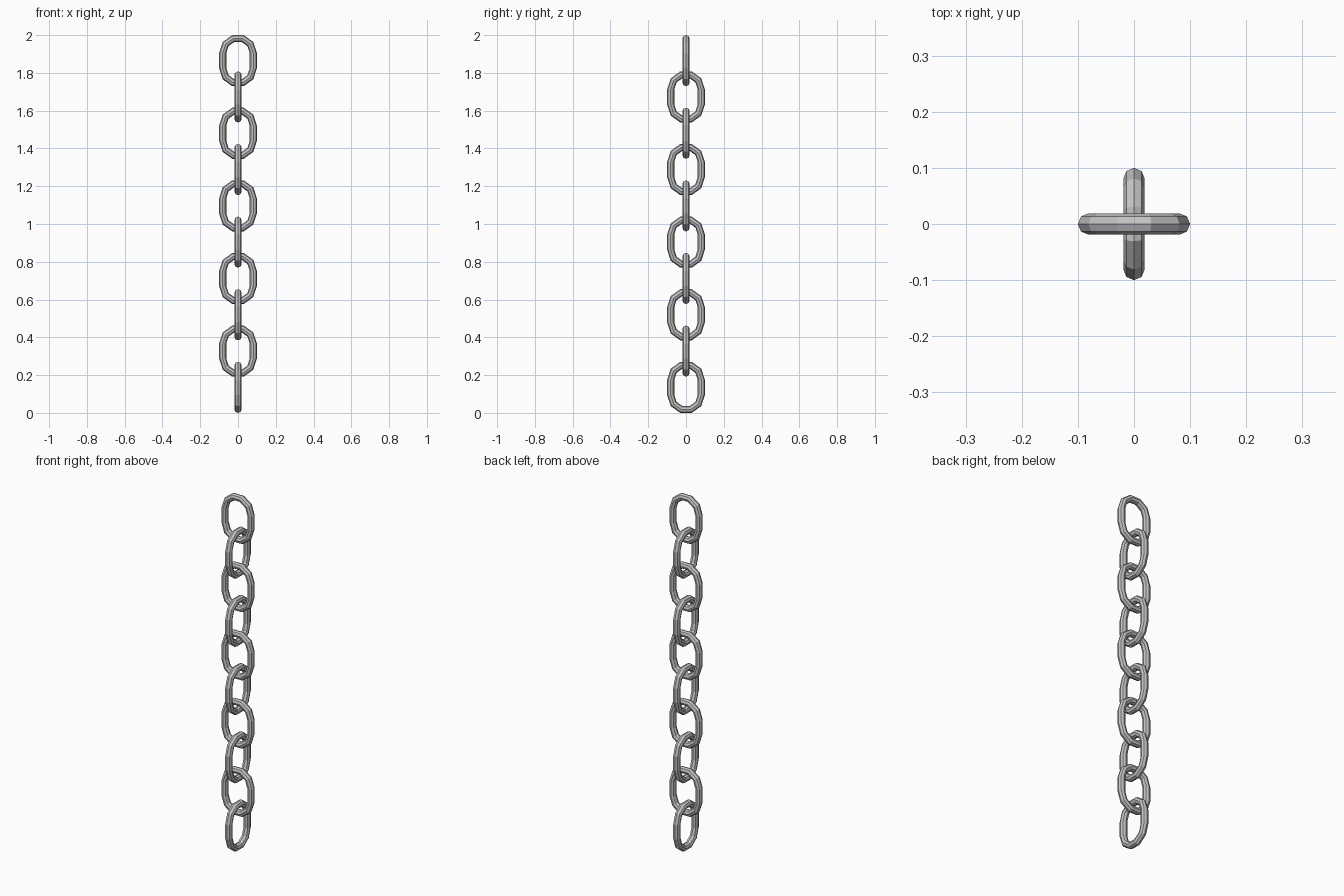
import bpy, bmesh, math
from mathutils import Vector

if "Cube" in bpy.data.objects:
    bpy.data.objects.remove(bpy.data.objects["Cube"])

LINKS = 10
SIDES = 8            # wire cross-section
ARC = 5              # segments per rounded end
WIRE = 0.019         # wire radius
RAD = 0.1 - WIRE     # centre-line radius of the rounded ends
STRAIGHT = 0.04      # half length of the straight sides
HALF = STRAIGHT + 0.1 * math.sin(math.radians(72))   # half height of a link
PITCH = (2 - 2 * HALF) / (LINKS - 1)

steel = bpy.data.materials.new("steel grey")
steel.diffuse_color = (0.55, 0.55, 0.55, 1)
steel.use_nodes = True
steel.node_tree.nodes["Principled BSDF"].inputs["Base Color"].default_value = steel.diffuse_color


def link_mesh():
    # octagonal wire swept round a stretched ring in the XZ plane
    bm = bmesh.new()
    rings = []
    for half in (0, 1):
        for i in range(ARC + 1):
            a = math.pi * (half + i / ARC)
            out = Vector((math.cos(a), 0, math.sin(a)))
            centre = out * RAD + Vector((0, 0, -STRAIGHT if half else STRAIGHT))
            ring = []
            for j in range(SIDES):
                t = 2 * math.pi * j / SIDES
                offset = out * math.cos(t) + Vector((0, math.sin(t), 0))
                ring.append(bm.verts.new(centre + offset * WIRE))
            rings.append(ring)
    for k, r in enumerate(rings):
        n = rings[(k + 1) % len(rings)]
        for j in range(SIDES):
            m = (j + 1) % SIDES
            bm.faces.new((r[j], n[j], n[m], r[m]))
    bmesh.ops.recalc_face_normals(bm, faces=bm.faces)
    me = bpy.data.meshes.new("chain_link")
    bm.to_mesh(me)
    bm.free()
    me.materials.append(steel)
    return me


# links hang from the top down, each turned a quarter from the last
mesh = link_mesh()
for i in range(LINKS):
    ob = bpy.data.objects.new(f"chain_link_{i + 1}", mesh)
    ob.location.z = 2 - HALF - i * PITCH
    ob.rotation_euler.z = math.pi / 2 * (i % 2)
    bpy.context.collection.objects.link(ob)
